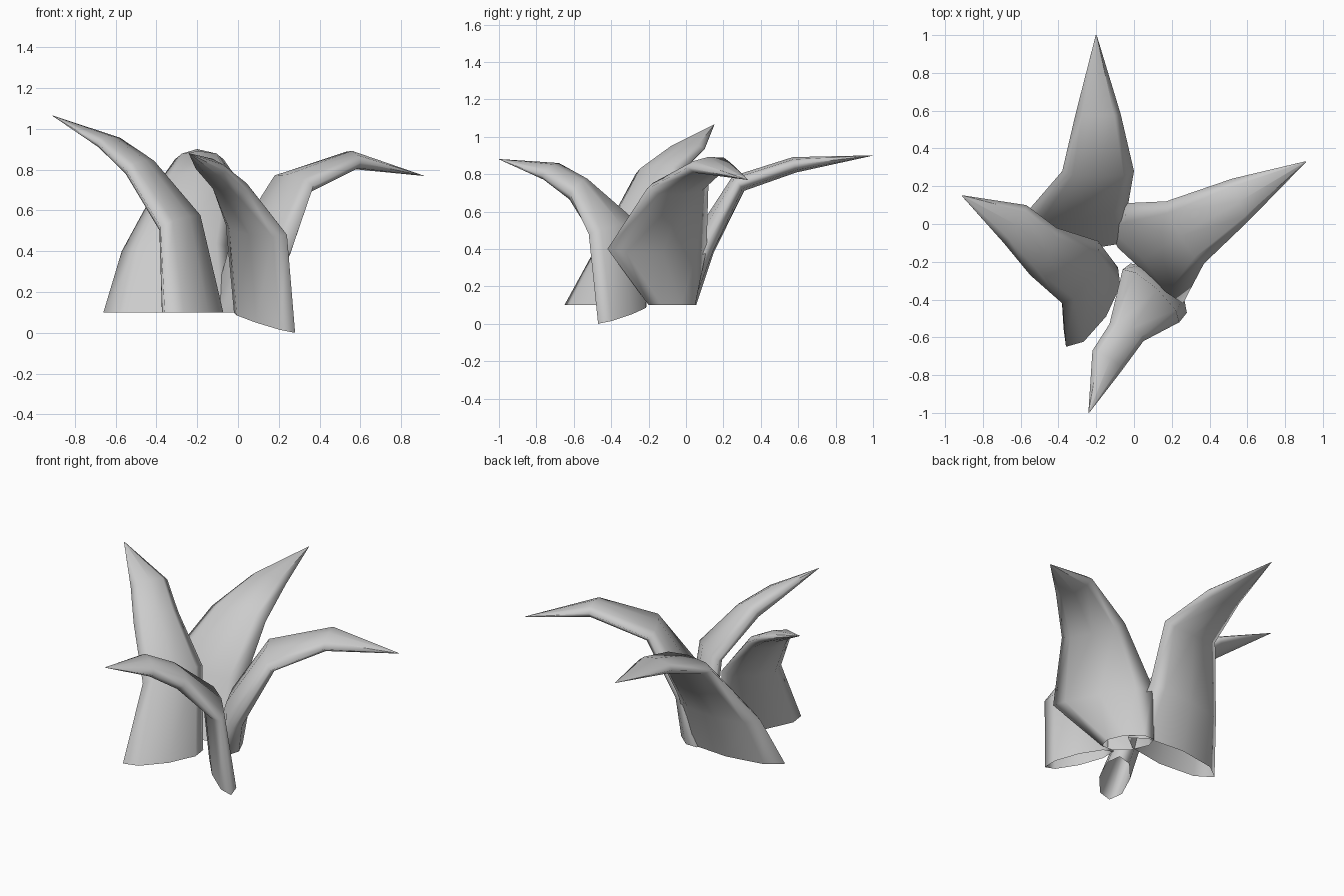
import bpy, bmesh, math
from mathutils import Vector

cube = bpy.data.objects.get("Cube")
if cube:
    bpy.data.objects.remove(cube, do_unlink=True)

# One plain grey for every leaf
grey = bpy.data.materials.new("leaf_grey")
grey.use_nodes = True
colour = (0.6, 0.6, 0.6, 1)
grey.diffuse_color = colour
grey.node_tree.nodes["Principled BSDF"].inputs["Base Color"].default_value = colour

SIDES = 8  # points around each leaf section


def section(a, b, bulge, tangent):
    """Flattened oval ring whose long axis runs between the leaf edges a and b."""
    n = (b - a).cross(tangent).normalized()
    mid, half = (a + b) / 2, (a - b) / 2
    angles = [2 * math.pi * i / SIDES for i in range(SIDES)]
    return [mid + half * math.cos(t) + n * bulge * math.sin(t) for t in angles]


def leaf(name, rings, tip):
    """Loft oval sections (edge, edge, bulge) up to a tiny blunt tip, open at the base."""
    tip = Vector(tip)
    rings = [(Vector(a), Vector(b), w) for a, b, w in rings]
    # the tip is the last section shrunk almost to a point
    a, b, w = rings[-1]
    rings.append((tip + (a - b) * 0.01, tip + (b - a) * 0.01, w * 0.02))
    mids = [(a + b) / 2 for a, b, _ in rings]
    bm = bmesh.new()
    loops = []
    for i, (a, b, w) in enumerate(rings):
        # the base section lies in the plane of the cut, the others follow the curve
        tangent = Vector((0, 0, 1))
        if i > 0:
            tangent = (mids[i] - mids[i - 1]).normalized()
            if i + 1 < len(mids):
                tangent += (mids[i + 1] - mids[i]).normalized()
        loops.append([bm.verts.new(p) for p in section(a, b, w, tangent)])
    for lo, hi in zip(loops, loops[1:]):
        for j in range(SIDES):
            k = (j + 1) % SIDES
            bm.faces.new((lo[j], lo[k], hi[k], hi[j]))
    bmesh.ops.recalc_face_normals(bm, faces=bm.faces)
    mesh = bpy.data.meshes.new(name)
    bm.to_mesh(mesh)
    bm.free()
    mesh.materials.append(grey)
    mesh.shade_smooth()
    obj = bpy.data.objects.new(name, mesh)
    bpy.context.collection.objects.link(obj)


# Right leaf, the tallest
leaf("right_leaf", [
    ((-0.36, -0.65, 0.10), (-0.085, -0.23, 0.10), 0.09),
    ((-0.38, -0.42, 0.52), (-0.19, -0.09, 0.56), 0.065),
    ((-0.55, -0.27, 0.80), (-0.41, -0.02, 0.82), 0.05),
    ((-0.69, -0.10, 0.93), (-0.57, 0.10, 0.935), 0.035),
], (-0.91, 0.15, 1.065))

# Back leaf, broad at the base
leaf("back_leaf", [
    ((-0.66, -0.06, 0.10), (0.02, -0.03, 0.10), 0.10),
    ((-0.57, 0.06, 0.40), (-0.03, 0.11, 0.42), 0.07),
    ((-0.38, 0.28, 0.75), (0.00, 0.28, 0.75), 0.05),
    ((-0.31, 0.58, 0.85), (-0.07, 0.58, 0.85), 0.042),
], (-0.20, 1.0, 0.90))

# Left leaf, narrow at the base and widest in the middle
leaf("left_leaf", [
    ((0.075, -0.20, 0.10), (-0.11, 0.05, 0.10), 0.085),
    ((0.26, -0.42, 0.40), (-0.05, 0.11, 0.40), 0.07),
    ((0.37, -0.21, 0.72), (0.17, 0.12, 0.745), 0.055),
    ((0.60, 0.01, 0.835), (0.52, 0.24, 0.86), 0.045),
], (0.91, 0.33, 0.77))

# Front leaf, with a slanted base
leaf("front_leaf", [
    ((0.28, -0.47, 0.00), (-0.02, -0.21, 0.10), 0.065),
    ((0.24, -0.52, 0.48), (-0.06, -0.24, 0.53), 0.055),
    ((0.05, -0.62, 0.69), (-0.13, -0.53, 0.75), 0.06),
    ((-0.06, -0.77, 0.79), (-0.22, -0.67, 0.84), 0.042),
], (-0.24, -1.0, 0.88))
